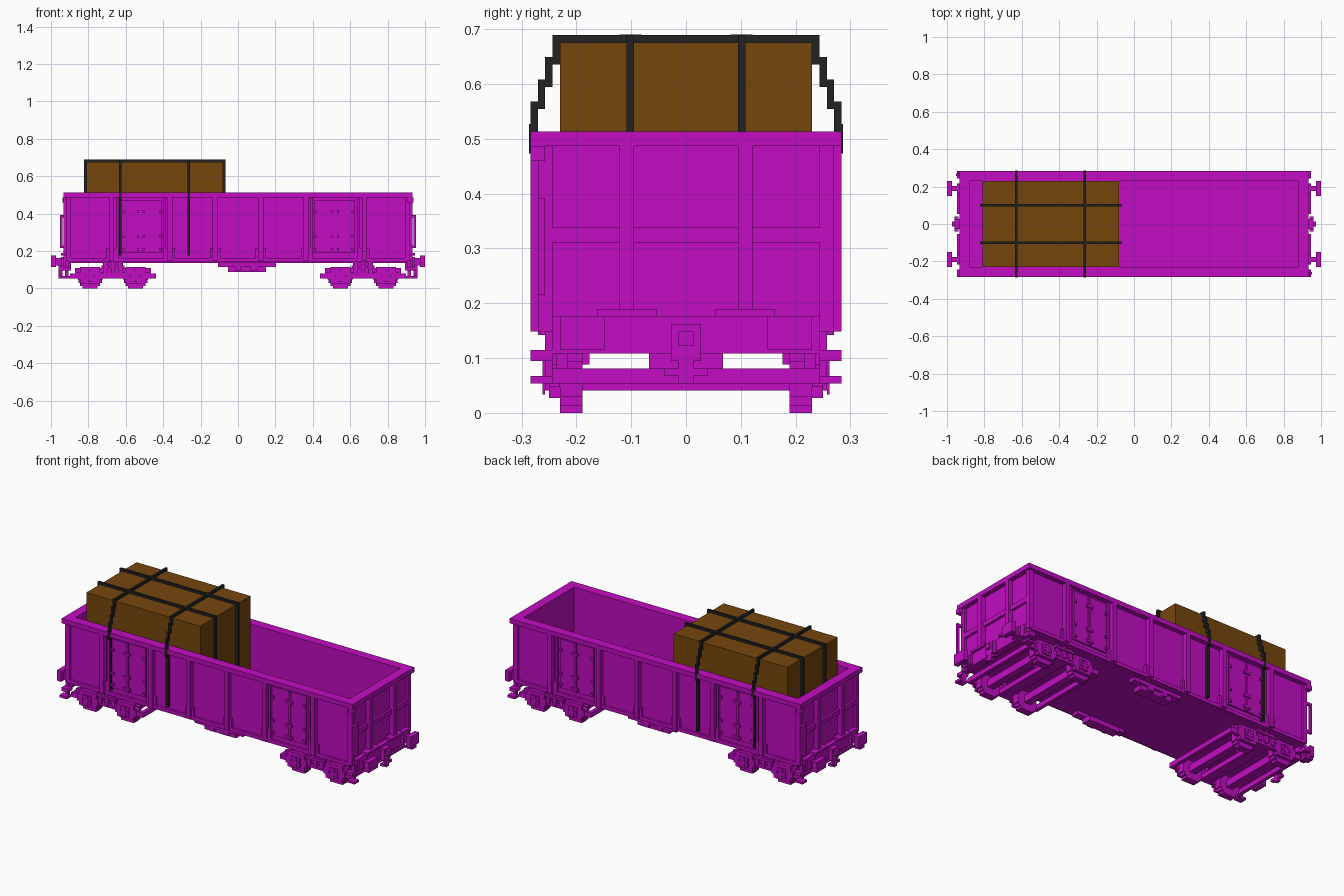
import bpy
import bmesh
from mathutils import Vector

if "Cube" in bpy.data.objects:
    bpy.data.objects.remove(bpy.data.objects["Cube"])

UNIT = 2 / 148  # block size: the wagon is 148 blocks long

# Ways of repeating a part: sign pairs applied to x and y
ONCE = [(1, 1)]
BOTH_SIDES = [(1, 1), (1, -1)]
BOTH_ENDS = [(1, 1), (-1, 1)]
ALL_CORNERS = [(1, 1), (1, -1), (-1, 1), (-1, -1)]
DIAGONAL = [(1, -1), (-1, 1)]


def make_material(name, red, green, blue):
    mat = bpy.data.materials.new(name)
    mat.use_nodes = True
    color = (red, green, blue, 1)
    mat.diffuse_color = color
    bsdf = mat.node_tree.nodes["Principled BSDF"]
    bsdf.inputs["Base Color"].default_value = color
    bsdf.inputs["Roughness"].default_value = 0.9
    return mat


magenta = make_material("magenta_paint", .54, .004, .54)
brown = make_material("brown_wood", .18, .061, .004)
black = make_material("black_strap", .016, .016, .016)


def part(name, mat, boxes, repeat=ONCE):
    """One object from boxes given as x, y and z ranges in blocks."""
    bm = bmesh.new()
    for sx, sy in repeat:
        for xs, ys, zs in boxes:
            low = Vector((xs[0] * sx, ys[0] * sy, zs[0]))
            high = Vector((xs[1] * sx, ys[1] * sy, zs[1]))
            size = high - low
            verts = bmesh.ops.create_cube(bm, size=1)["verts"]
            for v in verts:
                v.co = ((low + high) / 2 + Vector(
                    c * abs(s) for c, s in zip(v.co, size))) * UNIT
    mesh = bpy.data.meshes.new(name)
    bm.to_mesh(mesh)
    bm.free()
    mesh.materials.append(mat)
    obj = bpy.data.objects.new(name, mesh)
    bpy.context.collection.objects.link(obj)
    return obj


def span(half):
    return (-half, half)


def around(center, half):
    return (center - half, center + half)


# Open body: floor, walls and overhanging rim
WALL = (11, 36)
part("floor", magenta, [(span(67), span(19), (10, 12))])
part("side_walls", magenta, [(span(67), (17, 19), WALL)], BOTH_SIDES)
part("end_walls", magenta, [((65, 67), span(17), WALL)], BOTH_ENDS)
part("side_rims", magenta, [(span(69), (17, 21), (36, 38))], BOTH_SIDES)
part("end_rims", magenta, [((65, 69), span(17), (36, 38))], BOTH_ENDS)
part("side_sills", magenta, [(span(67), (19, 20), (10.5, 12))], BOTH_SIDES)

# Side ribs with a foot gusset, and corner posts
ribs = []
for x in (9, 27, 50):
    ribs.append((around(x, 1), (19, 21), (11, 36)))
    ribs.append((around(x, 2), (19, 20), (12, 16)))
part("side_ribs", magenta, ribs, ALL_CORNERS)
part("corner_posts", magenta, [((66, 68), (18, 20), (11, 36))], ALL_CORNERS)

# Paired doors with frames, hinges and a lock bar
doors = [((30, 38.2), (19, 19.7), (14, 35)),
         ((38.8, 46), (19, 19.7), (14, 35)),
         ((38, 39), (19.7, 20.2), (14, 35)),
         ((28.5, 29.5), (19, 20), (12, 36)),
         ((47.2, 48.2), (19, 20), (12, 36))]
for z in (15, 20, 30):
    doors.append(((37, 40), (19.7, 20.5), (z, z + 1)))
    for x in (30.5, 45.5):
        doors.append((around(x, .6), (19.5, 20.3), (z, z + 1)))
part("side_doors", magenta, doors, ALL_CORNERS)

# End wall ribs, cross bar and step plates
part("end_ribs", magenta, [((67, 69), (7, 9), (13, 36)),
                           ((67, 70), (4, 12), (13, 14))], ALL_CORNERS)
part("end_cross_bars", magenta, [((67, 68), span(18), (23, 25))], BOTH_ENDS)

# Handrails on two opposite corners
part("handrails", magenta, [((69.5, 70.5), (19, 20), (16, 29)),
                            ((67, 70.5), (19, 20), (16, 17)),
                            ((67, 70.5), (19, 20), (28, 29)),
                            ((67, 69.5), (19, 21), (34, 36))], DIAGONAL)

# Buffer beams, buffers, couplers and corner steps
part("buffer_beams", magenta, [((66, 69), span(18), (8, 13))], BOTH_ENDS)
part("buffers", magenta, [((69, 72), (13, 15), (9, 12)),
                          ((69, 70), (12, 16), (8.5, 12.5)),
                          ((72, 74), (11, 17), (8.5, 13))], ALL_CORNERS)
part("couplers", magenta, [((69, 71), span(2), (7, 12)),
                           ((71, 72), span(1), (9, 11)),
                           ((69.5, 71), span(1), (4, 7)),
                           ((69.5, 71), span(3), (5, 6))], BOTH_ENDS)
part("corner_steps", magenta, [((67, 68.5), (18, 19), (4, 11)),
                               ((66.5, 70), (18, 21), (4, 5)),
                               ((66, 69), (18, 21), (7, 8.5))], ALL_CORNERS)

# Brake boxes hung under the middle
part("brake_boxes", magenta, [((-8, 15), (15, 18), (8.5, 10)),
                              ((-4, 11), (13, 17), (6.5, 8.5)),
                              ((-1, 1), (17, 18), (7, 9)),
                              ((5, 8), (17, 18), (7, 9))], BOTH_SIDES)

# Bogies: stepped wheels, axles, axle boxes, frames and springs
MID = 49.5
wheels, axles, boxes = [], [], []
for x in (MID - 9, MID + 9):
    for half, drop in ((3, 4), (4, 3), (4.6, 1.8)):
        wheels.append((around(x, half), (14, 17), around(4, drop)))
    axles.append((around(x, 1.5), span(14), (3, 6)))
    boxes += [(around(x, 5), (17, 18.5), (3.5, 6.5)),
              (around(x, 4), (17, 18.5), (2, 8.5)),
              (around(x, 2), (18.5, 19), (3, 7)),
              (around(x, .6), (19, 19.4), (2.5, 7)),
              (around(x, 2), (19, 19.4), (4.4, 5.4))]
part("wheels", magenta, wheels, ALL_CORNERS)
part("axles", magenta, axles, BOTH_ENDS)
part("axle_boxes", magenta, boxes, ALL_CORNERS)

frames = [(around(MID, 17), (16.5, 18), (4, 6)),
          (around(MID, 15), (16, 17.5), (6, 8)),
          (around(MID, 4.5), (17, 19), (8, 9))]
for shift in (-3, 0, 3):
    frames.append((around(MID + shift, .8), (16.5, 18.5), (5, 10)))
part("bogie_frames", magenta, frames, ALL_CORNERS)
part("bogie_cross_beams", magenta, [(around(MID, 2.5), span(17), (4, 6)),
                                    (around(MID, 4), span(5), (6, 10)),
                                    ((65, 66.5), span(16.5), (4, 6)),
                                    ((32.5, 34), span(16.5), (4, 6))],
     BOTH_ENDS)

# Load: a large crate tied down with straps
part("crate", brown, [((-60, -6), span(17), (12, 50))])

cross_straps = []
for x in (-47, -20):
    xs = (x, x + 1)
    cross_straps.append((xs, (0, 18), (50, 51)))
    for step in range(4):
        top = 51 - 3 * step
        cross_straps.append((xs, (17 + step, 18 + step), (top - 4, top)))
    cross_straps.append((xs, (20, 21.2), (35, 39)))
    cross_straps.append((xs, (19, 20.4), (13, 35)))
part("cross_straps", black, cross_straps, BOTH_SIDES)

part("long_straps", black, [((-61, -5), (7, 8), (50, 51)),
                            ((-61, -60), (7, 8), (12, 50)),
                            ((-6, -5), (7, 8), (12, 50))], BOTH_SIDES)

# Buckles where the straps cross
buckles = []
for x in (-46.5, -19.5):
    buckles += [(around(x, 1.5), (7, 8), (50, 51.1)),
                (around(x, .5), (6, 9), (50, 51.1))]
part("strap_buckles", black, buckles, BOTH_SIDES)
